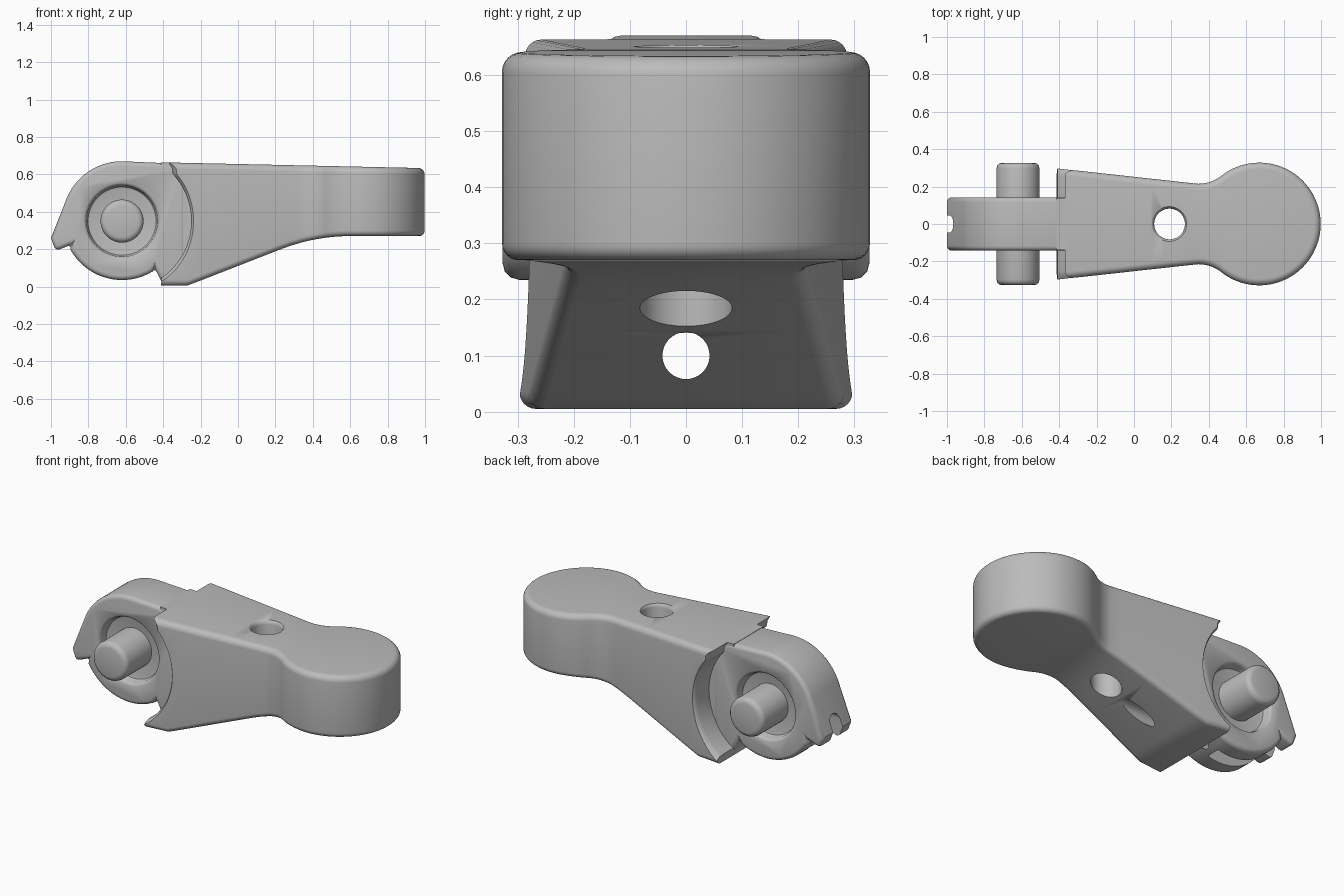
import bpy, bmesh
from math import sin, cos, pi, radians, hypot
from mathutils import Vector

if "Cube" in bpy.data.objects:
    bpy.data.objects.remove(bpy.data.objects["Cube"])

grey = bpy.data.materials.new("plain_grey")
grey.use_nodes = True
colour = (0.5, 0.5, 0.5, 1)
grey.diffuse_color = colour
grey.node_tree.nodes["Principled BSDF"].inputs["Base Color"].default_value = colour

PX, PZ = -0.62, 0.35      # pivot axis
WEB = 0.143               # half thickness of the pivot plate


def finish(name, bm):
    bmesh.ops.recalc_face_normals(bm, faces=bm.faces)
    mesh = bpy.data.meshes.new(name)
    bm.to_mesh(mesh)
    bm.free()
    ob = bpy.data.objects.new(name, mesh)
    bpy.context.collection.objects.link(ob)
    mesh.materials.append(grey)
    return ob


def stack(name, rings):
    """Skin a list of equal closed rings and cap both ends."""
    bm = bmesh.new()
    loops = [[bm.verts.new(p) for p in ring] for ring in rings]
    n = len(loops[0])
    for a, b in zip(loops, loops[1:]):
        for i in range(n):
            j = (i + 1) % n
            bm.faces.new((a[i], a[j], b[j], b[i]))
    bm.faces.new(loops[0])
    bm.faces.new(loops[-1])
    return finish(name, bm)


def slab(name, pts, levels):
    """Extrude an x-z profile along y; each level is (y, shift in x)."""
    return stack(name, [[(x + d, y, z) for x, z in pts] for y, d in levels])


def lathe(name, prof, origin, axis, steps=64):
    """Turn (radius, distance) pairs around an axis through origin."""
    q = Vector(axis).to_track_quat('Z', 'Y')
    rings = [[Vector(origin) + q @ Vector((r * cos(2 * pi * k / steps), r * sin(2 * pi * k / steps), h))
              for k in range(steps)] for r, h in prof]
    return stack(name, rings)


def arc(r, a0, a1, n, cx=PX, cy=PZ):
    angles = [radians(a0 + (a1 - a0) * k / n) for k in range(n + 1)]
    return [(cx + r * cos(a), cy + r * sin(a)) for a in angles]


def apply(ob, kind, **settings):
    mod = ob.modifiers.new(kind.lower(), kind)
    for key, value in settings.items():
        setattr(mod, key, value)
    bpy.ops.object.select_all(action='DESELECT')
    bpy.context.view_layer.objects.active = ob
    ob.select_set(True)
    bpy.ops.object.modifier_apply(modifier=mod.name)


def cut(ob, cutter):
    apply(ob, 'BOOLEAN', operation='DIFFERENCE', solver='EXACT', object=cutter)
    bpy.data.objects.remove(cutter)


def smooth(ob, angle=35):
    bpy.ops.object.select_all(action='DESELECT')
    bpy.context.view_layer.objects.active = ob
    ob.select_set(True)
    bpy.ops.object.shade_smooth_by_angle(angle=radians(angle))


# Lever body: plan outline with a round head, rounded top and bottom edges
def z_top(x):
    return 0.664 - 0.022 * (x + 0.4)


def z_bottom(x):
    if x < -0.27:
        return 0.005
    if x < 0.25:
        return 0.005 + 0.39 * (x + 0.27)
    return 0.27 - 0.062 * (max(0, 0.6 - x) / 0.35) ** 2


half = [(-0.41, 0.297), (-0.34, 0.289)]
half += [(-0.27 + 0.061 * k, 0.282 - 0.0067 * k) for k in range(10)]
half += arc(0.2, -90, -52, 8, 0.344, 0.415)
half += arc(0.328, 127, 0, 32, 0.67, 0)
n = len(half) - 1
half[n] = (half[n][0], 0)


def inset(d):
    out = []
    for i, (x, y) in enumerate(half):
        x0, y0 = half[max(i - 1, 0)]
        x1, y1 = half[i + 1] if i < n else (x, -half[n - 1][1])
        tx, ty = x1 - x0, y1 - y0
        if i == n:
            tx = 0
        size = hypot(tx, ty)
        out.append((x + d * ty / size, y - d * tx / size))
    return out + [(x, -y) for x, y in reversed(out[:-1])]


def lever_body():
    bm = bmesh.new()
    loops = []
    quarter = [k * pi / 12 for k in range(7)]
    for r, level, sign, order in ((0.03, z_bottom, 1, quarter), (0.035, z_top, -1, quarter[::-1])):
        for a in order:
            ring = inset(r * (1 - sin(a)))
            loops.append([bm.verts.new((x, y, level(x) + sign * r * (1 - cos(a)))) for x, y in ring])
    m = len(loops[0])
    for a, b in zip(loops, loops[1:]):
        for i in range(m):
            j = (i + 1) % m
            bm.faces.new((a[i], a[j], b[j], b[i]))
    for ring in (loops[0], loops[-1]):
        for i in range(n - 1):
            bm.faces.new((ring[i], ring[i + 1], ring[m - 2 - i], ring[m - 1 - i]))
        bm.faces.new(ring[n - 1:n + 2])
    return finish("lever_body", bm)


def bore():
    return lathe("bore_cutter", [(0.042, -0.62), (0.042, 0.2)], (0, 0, 0.1), (1, 0, 0), 32)


body = lever_body()

# Curved clearance on both sides of the pivot plate, with a softened rim
clearance = [(-1.2, 0.9), (-0.37, 0.9), (-0.37, 0.66), (-0.352, 0.63)]
clearance += arc(0.37, 43, -62, 32) + [(-0.46, -0.1), (-1.2, -0.1)]
for s in (-1, 1):
    cut(body, slab("side_cutter", clearance,
                   [(s * 0.14, 0), (s * 0.255, 0), (s * 0.27, 0.005), (s * 0.285, 0.018), (s * 0.35, 0.09)]))

# Vertical through hole with a rounded upper rim, and the cable bore
cut(body, lathe("hole_cutter", [(0.082, -0.1), (0.082, 0.63), (0.085, 0.642), (0.094, 0.652), (0.12, 0.67)],
                (0.19, 0, 0), (0, 0, 1), 48))
cut(body, bore())
smooth(body)

# Pivot plate: disc with a hooked nose, running back into the body
outline = [(-0.28, 0.655)] + arc(0.32, 90, 157, 20)
outline += [(-1.0, 0.26), (-0.975, 0.19), (-0.89, 0.225)]
outline += arc(0.315, 209, 301, 26) + [(-0.445, 0.1), (-0.4, 0.008), (-0.28, 0.03)]
plate = slab("pivot_plate", outline, [(-WEB, 0), (WEB, 0)])
apply(plate, 'BEVEL', width=0.025, segments=4, limit_method='ANGLE', angle_limit=radians(86),
      use_clamp_overlap=False)

# Round recess on each face of the plate
for s in (-1, 1):
    dish = [(0.17, 0.09), (0.182, 0.094), (0.188, 0.105), (0.19, 0.125), (0.196, 0.137), (0.215, 0.15)]
    cut(plate, lathe("recess_cutter", dish, (PX, 0, PZ), (0, s, 0)))

# Cable groove around the lower rim, slot in the nose, and bore
cut(plate, slab("groove_cutter", arc(0.21, 200, 285, 24) + arc(0.36, 285, 200, 24), [(-0.042, 0), (0.042, 0)]))
slot = [(0.045 * cos(a), 0.3 + 0.045 * sin(a)) for a in [k * pi / 12 for k in range(13)]]
slot += [(-0.045, 0.1), (0.045, 0.1)]
cut(plate, stack("slot_cutter", [[(x, y, z) for y, z in slot] for x in (-1.1, -0.86)]))
cut(plate, bore())
smooth(plate)

# Pivot pin with rounded ends
end = [(0.085, 0.327), (0.1, 0.323), (0.111, 0.312), (0.115, 0.297)]
pin = lathe("pivot_pin", [(r, -h) for r, h in end] + end[::-1], (PX, 0, PZ), (0, 1, 0))
smooth(pin)
